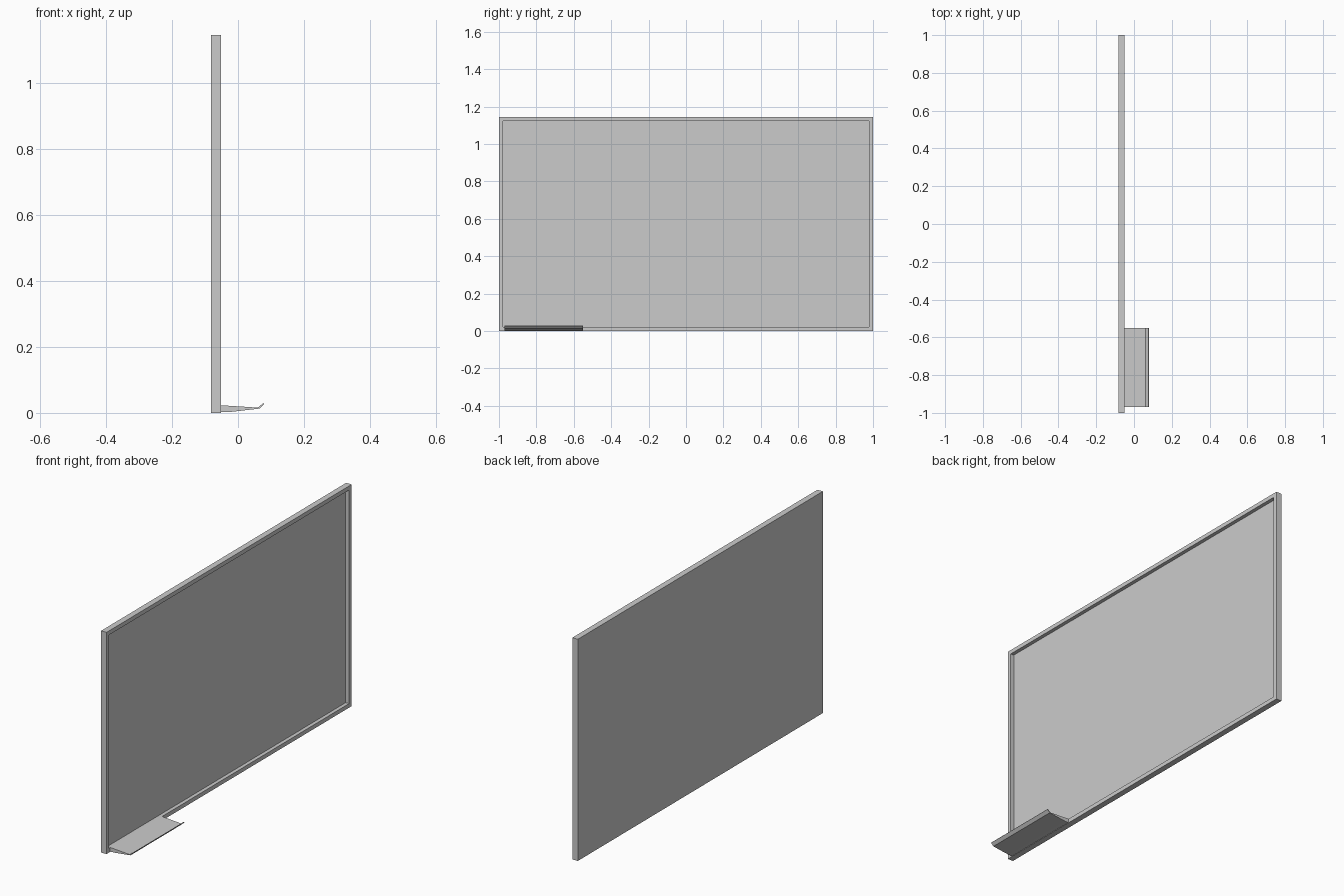
import bpy
import bmesh

if "Cube" in bpy.data.objects:
    bpy.data.objects.remove(bpy.data.objects["Cube"])

grey = bpy.data.materials.new("light_grey")
grey.diffuse_color = (0.6, 0.6, 0.6, 1)
grey.use_nodes = True
grey.node_tree.nodes["Principled BSDF"].inputs["Base Color"].default_value = grey.diffuse_color


def add_object(name, bm):
    bmesh.ops.recalc_face_normals(bm, faces=bm.faces[:])
    mesh = bpy.data.meshes.new(name)
    bm.to_mesh(mesh)
    bm.free()
    mesh.materials.append(grey)
    obj = bpy.data.objects.new(name, mesh)
    bpy.context.collection.objects.link(obj)
    return obj


# Framed board: a thin slab whose +x face is inset and pushed back
X_BACK, X_FRONT, HEIGHT = -0.082, -0.051, 1.145
BORDER, RECESS = 0.03, 0.019
bm = bmesh.new()
bmesh.ops.create_cube(bm, size=1)
for v in bm.verts:
    v.co.x = X_FRONT if v.co.x > 0 else X_BACK
    v.co.y *= 2
    v.co.z = HEIGHT if v.co.z > 0 else 0
bm.normal_update()
front = max(bm.faces, key=lambda f: f.normal.x)
bmesh.ops.inset_region(bm, faces=[front], thickness=BORDER)
panel = bmesh.ops.extrude_discrete_faces(bm, faces=[front])["faces"][0]
bmesh.ops.translate(bm, verts=panel.verts[:], vec=(-RECESS, 0, 0))
add_object("framed_board", bm)

# Pen tray: a tapering wedge with an upturned lip, extruded along y
profile = [(-0.051, 0.002), (-0.03, 0.002), (0.065, 0.013), (0.079, 0.027),
           (0.077, 0.030), (0.06, 0.016), (-0.051, 0.023)]
bm = bmesh.new()
end = bm.faces.new([bm.verts.new((x, -0.97, z)) for x, z in profile])
side = bmesh.ops.extrude_face_region(bm, geom=[end])["geom"]
bmesh.ops.translate(bm, verts=[g for g in side if isinstance(g, bmesh.types.BMVert)],
                    vec=(0, 0.42, 0))
# Keep the starting cap so the tray stays closed
if not any(all(v.co.y < -0.96 for v in f.verts) for f in bm.faces):
    bm.faces.new([v for x, z in profile for v in bm.verts
                  if v.co.y < -0.96 and abs(v.co.x - x) < 1e-5 and abs(v.co.z - z) < 1e-5])
add_object("pen_tray", bm)
